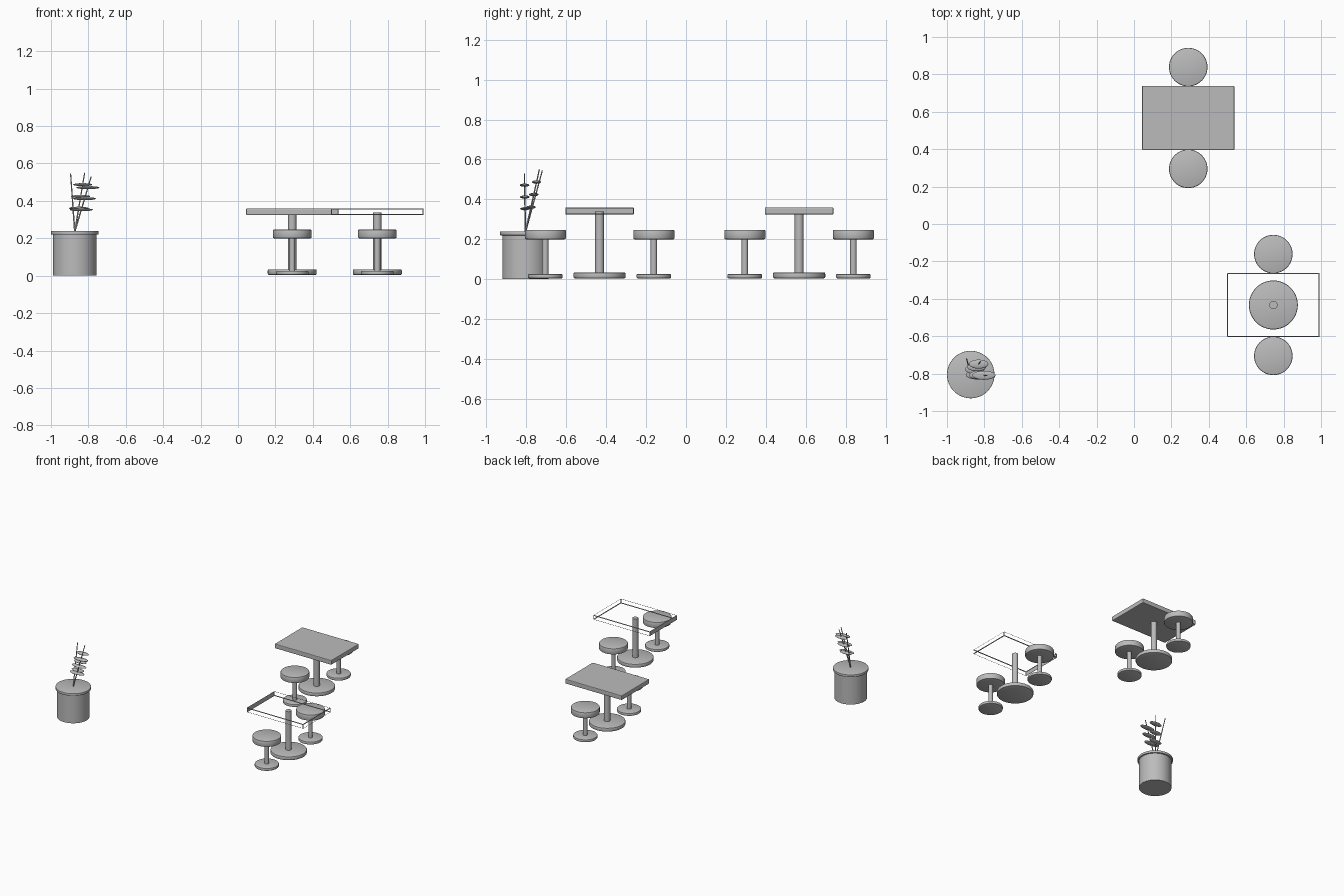
import bpy, bmesh
from math import radians
from mathutils import Vector

if "Cube" in bpy.data.objects:
    bpy.data.objects.remove(bpy.data.objects["Cube"], do_unlink=True)

grey = bpy.data.materials.new("plain grey")
grey.use_nodes = True
colour = (0.5, 0.5, 0.5, 1)
grey.diffuse_color = colour
grey.node_tree.nodes["Principled BSDF"].inputs["Base Color"].default_value = colour


def finish(name, bm, smooth=True):
    """Turn a bmesh into a named, coloured object."""
    mesh = bpy.data.meshes.new(name)
    bm.to_mesh(mesh)
    bm.free()
    mesh.materials.append(grey)
    obj = bpy.data.objects.new(name, mesh)
    bpy.context.collection.objects.link(obj)
    if smooth:
        bpy.ops.object.select_all(action='DESELECT')
        obj.select_set(True)
        bpy.context.view_layer.objects.active = obj
        bpy.ops.object.shade_smooth_by_angle(angle=radians(35))
    return obj


def disc(name, x, y, radius, low, high, bevel=0.0):
    """Upright cylinder with optionally softened rims."""
    bm = bmesh.new()
    bmesh.ops.create_cone(bm, cap_ends=True, segments=48, radius1=radius,
                          radius2=radius, depth=high - low)
    bmesh.ops.translate(bm, verts=bm.verts, vec=(x, y, (low + high) / 2))
    if bevel:
        rims = [e for e in bm.edges if abs(e.verts[0].co.z - e.verts[1].co.z) < 1e-5]
        bmesh.ops.bevel(bm, geom=rims, offset=bevel, segments=2, profile=0.5,
                        affect='EDGES')
    return finish(name, bm)


def tabletop(name, x, y, open_frame):
    """Bevelled slab; the open one keeps only its edge strips and one end."""
    bm = bmesh.new()
    bmesh.ops.create_cube(bm, size=1)
    bmesh.ops.scale(bm, verts=bm.verts, vec=(0.494, 0.344, 0.036))
    bmesh.ops.translate(bm, verts=bm.verts, vec=(x, y, 0.342))
    bmesh.ops.bevel(bm, geom=bm.edges[:], offset=0.005, segments=2, profile=0.5,
                    affect='EDGES')
    if open_frame:
        bm.normal_update()
        panels = [f for f in bm.faces if f.calc_area() > 0.004
                  and f.normal.x > -0.9]
        bmesh.ops.delete(bm, geom=panels, context='FACES')
    return finish(name, bm, smooth=False)


def stool(name, x, y):
    disc(name + "_base", x, y, 0.087, 0.004, 0.026, 0.006)
    disc(name + "_stem", x, y, 0.016, 0.02, 0.21)
    disc(name + "_seat", x, y, 0.103, 0.2, 0.247, 0.006)


def dining_set(name, x, y, open_frame):
    disc(name + "_base", x, y, 0.131, 0.004, 0.034, 0.007)
    disc(name + "_pole", x, y, 0.022, 0.03, 0.338)
    tabletop(name + "_top", x, y, open_frame)
    for side, label in ((-1, "front"), (1, "back")):
        stool(f"{name}_{label}_stool", x, y + side * 0.272)


dining_set("rear_table", 0.29, 0.567, False)
dining_set("front_table", 0.745, -0.433, True)

# Planter with a closed top
px, py = -0.873, -0.805
disc("pot_body", px, py, 0.116, 0, 0.225)
disc("pot_rim", px, py, 0.127, 0.22, 0.239, 0.003)


def stem(name, tip):
    root = Vector((px, py, 0.235))
    axis = Vector(tip) - root
    bm = bmesh.new()
    bmesh.ops.create_cone(bm, cap_ends=True, segments=10, radius1=0.004,
                          radius2=0.003, depth=axis.length)
    bmesh.ops.rotate(bm, verts=bm.verts,
                     matrix=axis.to_track_quat('Z', 'Y').to_matrix())
    bmesh.ops.translate(bm, verts=bm.verts, vec=root + axis / 2)
    finish(name, bm)
    return root, axis


def leaf(name, centre, half_width, half_depth):
    bm = bmesh.new()
    bmesh.ops.create_uvsphere(bm, u_segments=20, v_segments=10, radius=1)
    bmesh.ops.scale(bm, verts=bm.verts, vec=(half_width, half_depth, 0.008))
    bmesh.ops.translate(bm, verts=bm.verts, vec=centre)
    finish(name, bm)


# Stems, two of them threaded through flat lens-shaped leaves
stem("bare_stem", (-0.895, -0.72, 0.545))
for label, tip, width in (("front", (-0.785, -0.81, 0.53), 0.062),
                          ("back", (-0.82, -0.735, 0.55), 0.052)):
    root, axis = stem(label + "_stem", tip)
    for i, level in enumerate((0.4, 0.6, 0.8)):
        leaf(f"{label}_leaf_{i}", root + axis * level, width, 0.024)
